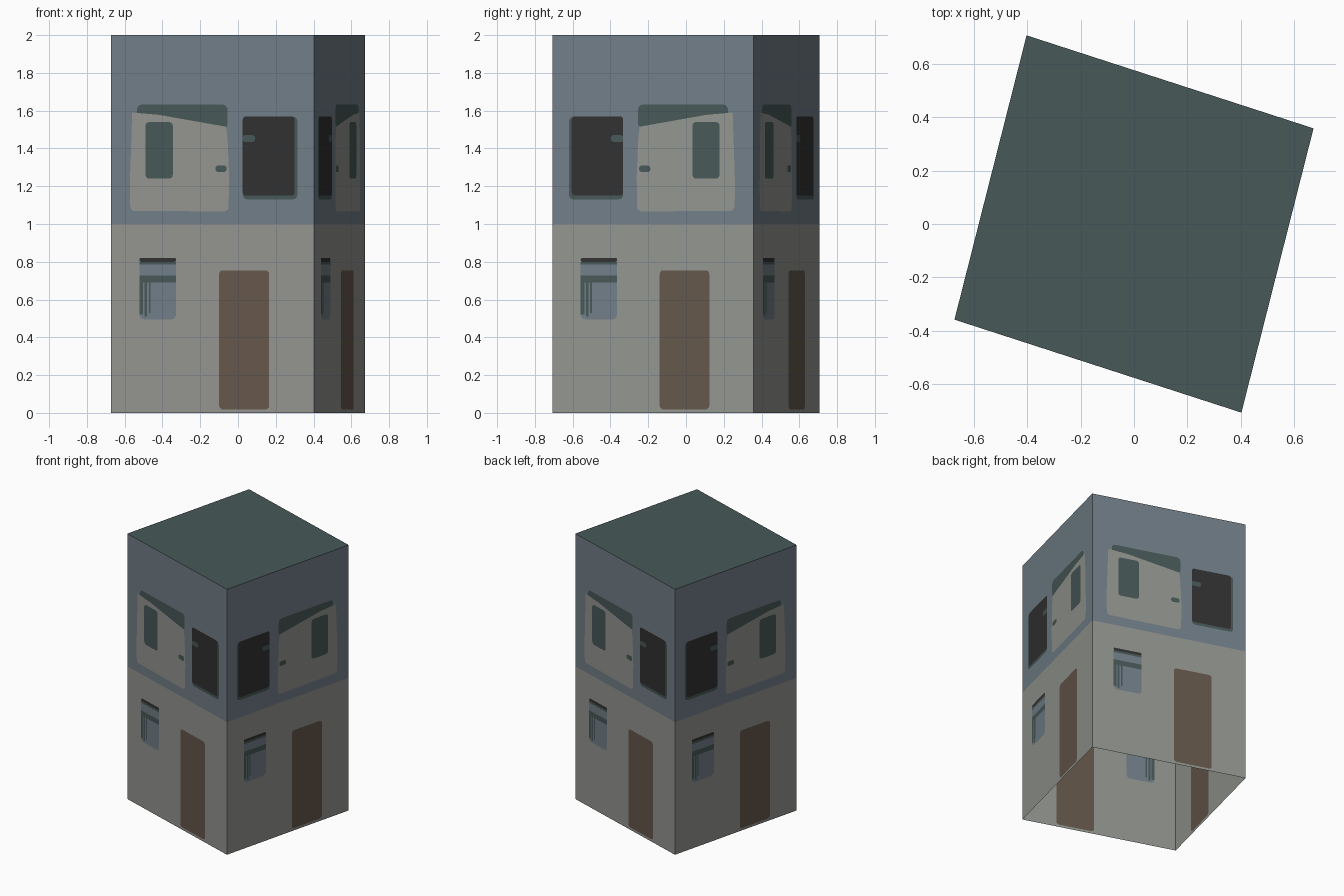
import bpy, bmesh, math
from mathutils import Vector

if "Cube" in bpy.data.objects:
    bpy.data.objects.remove(bpy.data.objects["Cube"])


def srgb(r, g, b):
    lin = lambda c: c / 12.92 if c <= 0.04045 else ((c + 0.055) / 1.055) ** 2.4
    return tuple(lin(c / 255) for c in (r, g, b)) + (1.0,)


COLOURS = {
    "plaster_grey": (147, 149, 144),
    "slate_blue": (113, 126, 136),
    "dark_green": (71, 88, 87),
    "door_brown": (101, 87, 75),
    "charcoal": (49, 49, 49),
}
MATS = []
for name, rgb in COLOURS.items():
    m = bpy.data.materials.new(name)
    m.diffuse_color = srgb(*rgb)
    m.use_nodes = True
    m.node_tree.nodes["Principled BSDF"].inputs["Base Color"].default_value = m.diffuse_color
    MATS.append(m)
GREY, BLUE, GREEN, BROWN, DARK = range(5)

# Plan corners, counter-clockwise from the front left
PLAN = [Vector((-0.672, -0.358)), Vector((0.402, -0.706)),
        Vector((0.672, 0.358)), Vector((-0.402, 0.706))]
X0, X1 = -0.672, 0.402   # wall details use front-view x


def rounded(x0, x1, z0, z1, r=0.0):
    """Counter-clockwise rectangle with rounded corners."""
    if r == 0:
        return [(x0, z0), (x1, z0), (x1, z1), (x0, z1)]
    pts = []
    corners = [(x1 - r, z0 + r, -90), (x1 - r, z1 - r, 0),
               (x0 + r, z1 - r, 90), (x0 + r, z0 + r, 180)]
    for cx, cz, start in corners:
        for k in range(4):
            a = math.radians(start + 30 * k)
            pts.append((cx + r * math.cos(a), cz + r * math.sin(a)))
    return pts


def cut_shape(bm, pts, mat):
    """Cut a convex outline into the flat wall and colour its inside."""
    inside = list(bm.faces)
    for i, p in enumerate(pts):
        q = pts[(i + 1) % len(pts)]
        co = Vector((p[0], 0, p[1]))
        out = Vector((q[1] - p[1], 0, p[0] - q[0])).normalized()
        outside_before = set(bm.faces) - set(inside)
        geom = set(inside)
        for f in inside:
            geom.update(f.edges)
            geom.update(f.verts)
        bmesh.ops.bisect_plane(bm, geom=list(geom), dist=1e-5,
                               plane_co=co, plane_no=out)
        inside = [f for f in bm.faces if f not in outside_before
                  and (f.calc_center_median() - co).dot(out) < 0]
    for f in inside:
        f.material_index = mat


# Ground floor: door and small window with a streaked blind
LOWER = [
    (rounded(-0.10, 0.165, 0.018, 0.755, 0.02), BROWN),
    (rounded(-0.522, -0.328, 0.495, 0.82, 0.025), BLUE),
    (rounded(-0.522, -0.328, 0.69, 0.728), GREEN),
    (rounded(-0.522, -0.328, 0.785, 0.80), GREEN),
    (rounded(-0.522, -0.328, 0.80, 0.82, 0.008), DARK),
]
for sx, width, low in ((-0.522, 0.02, 0.52), (-0.495, 0.014, 0.51), (-0.472, 0.01, 0.53)):
    LOWER.append((rounded(sx, sx + width, low, 0.69), GREEN))

# Upper floor: awning, pale bay with a window, dark window with green rim
BAY = [(-0.555, 1.07), (-0.07, 1.066), (-0.05, 1.08), (-0.047, 1.25),
       (-0.055, 1.45), (-0.065, 1.53), (-0.09, 1.543), (-0.21, 1.56),
       (-0.42, 1.578), (-0.545, 1.60), (-0.56, 1.59), (-0.573, 1.20), (-0.57, 1.085)]
UPPER = [
    (rounded(-0.535, -0.055, 1.505, 1.632, 0.025), GREEN),
    (BAY, GREY),
    (rounded(-0.49, -0.345, 1.24, 1.54, 0.02), GREEN),
    (rounded(-0.12, -0.06, 1.275, 1.31, 0.015), GREEN),
    (rounded(0.025, 0.315, 1.13, 1.568, 0.025), GREEN),
    (rounded(0.025, 0.30, 1.15, 1.57, 0.018), DARK),
    (rounded(0.025, 0.09, 1.435, 1.47, 0.012), GREEN),
]


def wall(name, a, b, z0, z1, base, shapes, flip):
    bm = bmesh.new()
    f = bm.faces.new([bm.verts.new((x, 0, z)) for x, z in rounded(X0, X1, z0, z1)])
    f.material_index = base
    for pts, mat in shapes:
        cut_shape(bm, pts, mat)
    # Lay the finished flat wall along its plan edge
    for v in bm.verts:
        u = (v.co.x - X0) / (X1 - X0)
        p = a.lerp(b, 1 - u if flip else u)
        v.co = (p.x, p.y, v.co.z)
    if flip:
        bmesh.ops.reverse_faces(bm, faces=bm.faces[:])
    finish(name, bm)


def finish(name, bm):
    me = bpy.data.meshes.new(name)
    bm.to_mesh(me)
    bm.free()
    for m in MATS:
        me.materials.append(m)
    bpy.context.collection.objects.link(bpy.data.objects.new(name, me))


# Four walls on two floors; upper side walls are mirrored
for i, side in enumerate(("front", "right", "back", "left")):
    a, b = PLAN[i], PLAN[(i + 1) % 4]
    wall(side + "_lower_wall", a, b, 0, 1, GREY, LOWER, False)
    wall(side + "_upper_wall", a, b, 1, 2, BLUE, UPPER, i % 2 == 1)

# Flat roof (the underside is open)
bm = bmesh.new()
bm.faces.new([bm.verts.new((p.x, p.y, 2)) for p in PLAN]).material_index = GREEN
finish("roof", bm)
